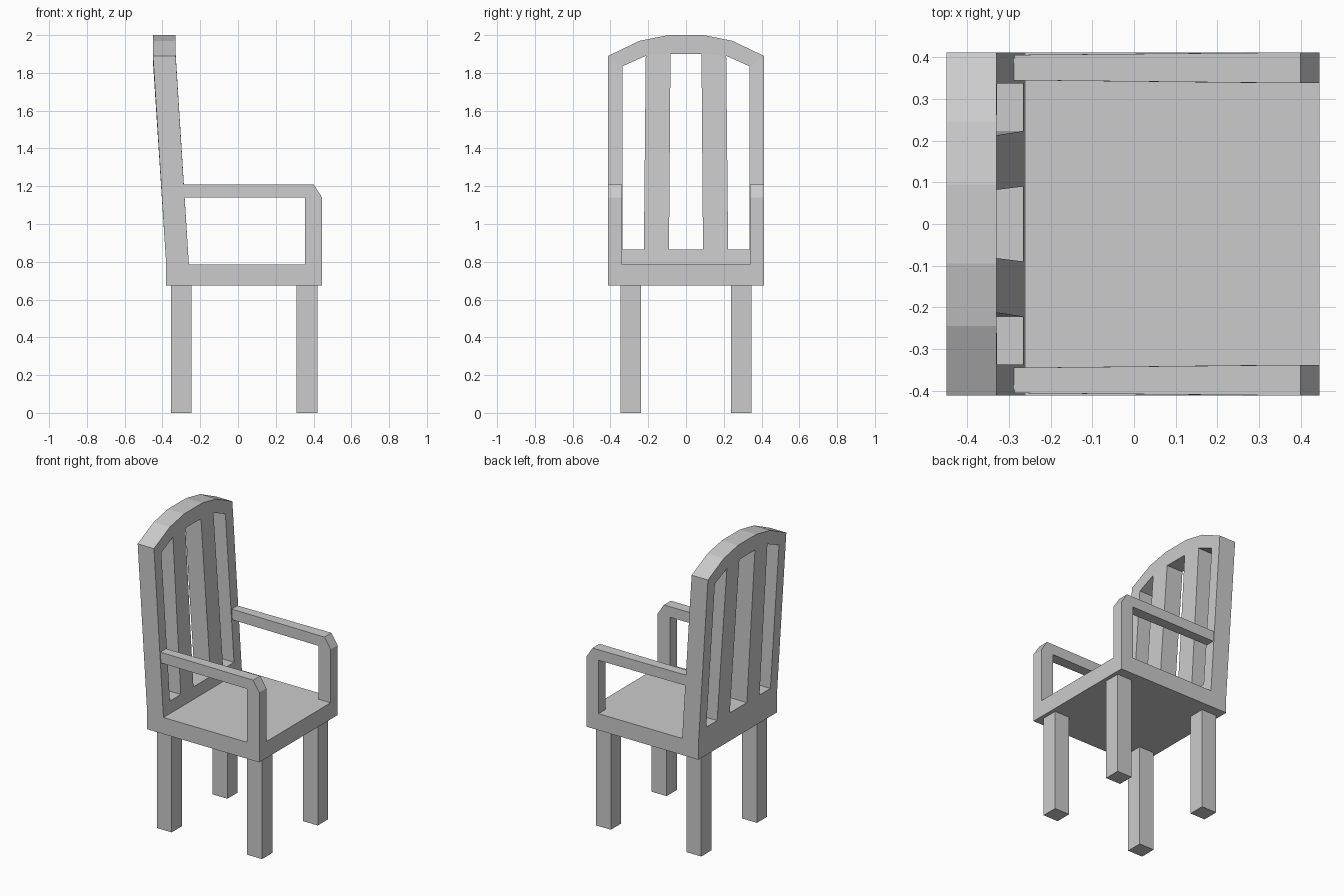
import bpy, bmesh
from mathutils import Vector

if "Cube" in bpy.data.objects:
    bpy.data.objects.remove(bpy.data.objects["Cube"])


def finish(name, bm):
    bmesh.ops.recalc_face_normals(bm, faces=bm.faces[:])
    me = bpy.data.meshes.new(name)
    bm.to_mesh(me)
    bm.free()
    ob = bpy.data.objects.new(name, me)
    bpy.context.collection.objects.link(ob)
    return ob


def box(name, x0, x1, y0, y1, z0, z1):
    bm = bmesh.new()
    bmesh.ops.create_cube(bm, size=1)
    for v in bm.verts:
        v.co = Vector((x1 if v.co.x > 0 else x0,
                       y1 if v.co.y > 0 else y0,
                       z1 if v.co.z > 0 else z0))
    return finish(name, bm)


# Seat
box("seat", -0.38, 0.445, -0.412, 0.412, 0.675, 0.785)

# Four straight legs
for end, x in (("front", 0.31), ("back", -0.355)):
    for side, y in (("left", 0.293), ("right", -0.293)):
        box(f"{end}_leg_{side}", x, x + 0.11, y - 0.054, y + 0.054, 0, 0.675)

# Armrests: L-shaped profile with a chamfered corner, narrowing to the rear
arm_profile = [(-0.32, 1.14), (0.355, 1.14), (0.355, 0.785), (0.445, 0.785),
               (0.445, 1.14), (0.40, 1.21), (-0.32, 1.21)]
for side, s in (("left", 1), ("right", -1)):
    bm = bmesh.new()
    rings = []
    for edge, taper in ((0.338, 0.007), (0.412, -0.006)):
        rings.append([bm.verts.new((x, s * (edge + taper * max(0, (0.355 - x) / 0.64)), z))
                      for x, z in arm_profile])
        bm.faces.new(rings[-1])
    n = len(arm_profile)
    for i in range(n):
        j = (i + 1) % n
        bm.faces.new((rings[0][i], rings[0][j], rings[1][j], rings[1][i]))
    finish(f"armrest_{side}", bm)


# Backrest: leaning below the crown, upright above it
def lean(z):
    return -0.38 - 0.07 * min(1, (z - 0.785) / 1.07)


cols = [0.412, 0.337, 0.223, 0.09, 0]                    # lower rail divisions
low = [(y, 0.785) for y in cols]
mid = [(y, 0.865) for y in cols]
outer = [(0.412, 1.89), (0.245, 1.97), (0.095, 2.0), (0, 2.0)]
inner = [(0.337, 1.835), (0.213, 1.89), (0.082, 1.9), (0, 1.9)]

cells = [(low[i], low[i + 1], mid[i + 1], mid[i]) for i in range(4)]
cells += [(mid[0], mid[1], inner[0], outer[0]),          # stile
          (mid[2], mid[3], inner[2], inner[1])]          # slat
cells += [(outer[i], inner[i], inner[i + 1], outer[i + 1]) for i in range(3)]

bm = bmesh.new()
for s in (1, -1):
    for cell in cells:
        bm.faces.new([bm.verts.new((lean(z), s * y, z)) for y, z in cell])
bmesh.ops.remove_doubles(bm, verts=bm.verts[:], dist=1e-4)
bmesh.ops.recalc_face_normals(bm, faces=bm.faces[:])
back_faces = bm.faces[:]
ext = bmesh.ops.extrude_face_region(bm, geom=back_faces, use_keep_orig=True)
moved = [g for g in ext["geom"] if isinstance(g, bmesh.types.BMVert)]
bmesh.ops.translate(bm, verts=moved, vec=(0.12, 0, 0))
finish("backrest", bm)
